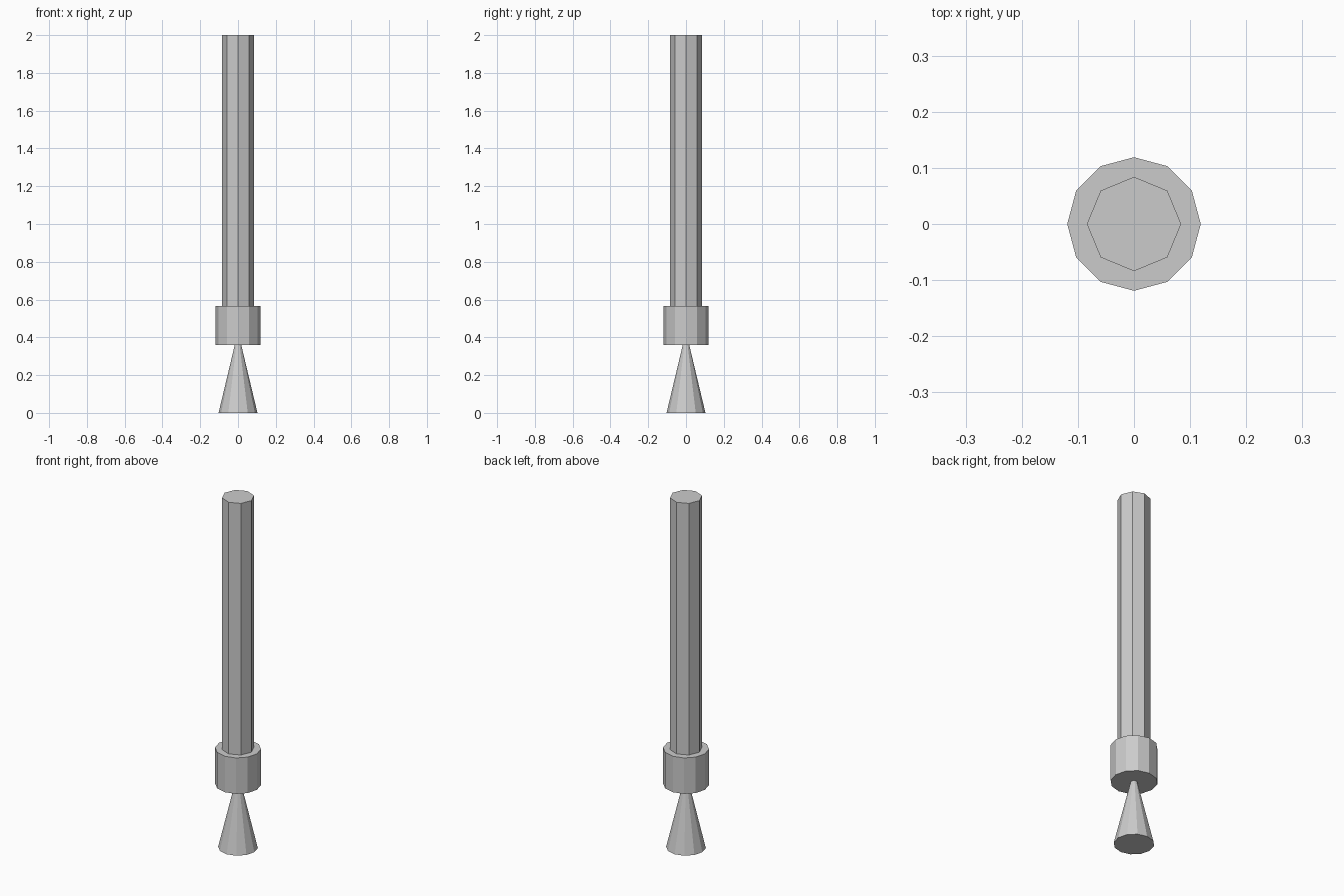
import bpy
import math

if "Cube" in bpy.data.objects:
    bpy.data.objects.remove(bpy.data.objects["Cube"])


def frustum(name, sides, r_bottom, r_top, z0, z1):
    """Flat-faced, capped frustum with a corner on every axis."""
    bpy.ops.mesh.primitive_cone_add(
        vertices=sides, radius1=r_bottom, radius2=r_top,
        depth=z1 - z0, location=(0, 0, (z0 + z1) / 2))
    bpy.context.object.name = name
    bpy.context.object.data.name = name


# Flared nozzle, its narrow end meeting the collar
frustum("nozzle", 12, 0.103, 0.017, 0.0, 0.36)
# Wide collar
frustum("collar", 12, 0.119, 0.119, 0.36, 0.565)
# Long octagonal shaft
frustum("shaft", 8, 0.084, 0.084, 0.565, 2.0)
